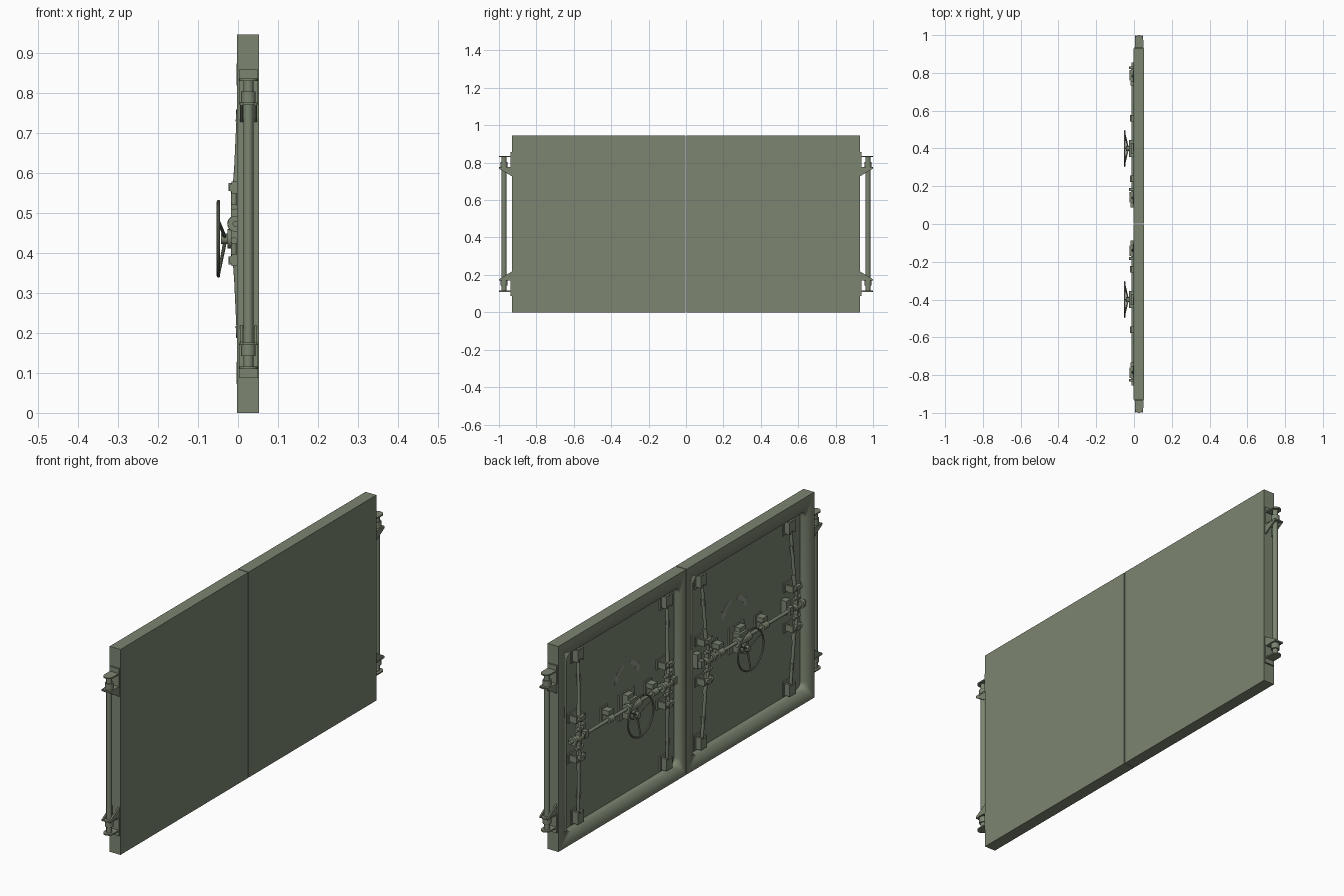
import bpy, bmesh, math
from mathutils import Vector, Matrix

if "Cube" in bpy.data.objects:
    bpy.data.objects.remove(bpy.data.objects["Cube"])

MID = 0.4725            # mirror height of the doors; every mesh is local to it
FLOOR = 0.028           # x of the recessed panel
olive = bpy.data.materials.new("olive_paint")
olive.diffuse_color = (0.2, 0.235, 0.165, 1)
olive.use_nodes = True
olive.node_tree.nodes["Principled BSDF"].inputs["Base Color"].default_value = olive.diffuse_color
pale = bpy.data.materials.new("marking_grey")
pale.diffuse_color = (0.28, 0.3, 0.26, 1)
pale.use_nodes = True
pale.node_tree.nodes["Principled BSDF"].inputs["Base Color"].default_value = pale.diffuse_color


def box(bm, x, y, z):
    m = Matrix.Translation(((x[0] + x[1]) / 2, (y[0] + y[1]) / 2, (z[0] + z[1]) / 2))
    m = m @ Matrix.Diagonal((x[1] - x[0], y[1] - y[0], z[1] - z[0], 1))
    bmesh.ops.create_cube(bm, size=1, matrix=m)


def rod(bm, p, q, r, r2=None, seg=20):
    p, q = Vector(p), Vector(q)
    rot = (q - p).to_track_quat('Z', 'Y').to_matrix().to_4x4()
    bmesh.ops.create_cone(bm, cap_ends=True, segments=seg, radius1=r, radius2=r if r2 is None else r2,
                          depth=(q - p).length, matrix=Matrix.Translation((p + q) / 2) @ rot)


def prism(bm, pts, offset):
    f = bm.faces.new([bm.verts.new(p) for p in pts])
    ext = bmesh.ops.extrude_face_region(bm, geom=[f], use_keep_orig=True)
    bmesh.ops.translate(bm, vec=offset, verts=[v for v in ext["geom"] if isinstance(v, bmesh.types.BMVert)])


def finish(bm, name, mirror_z=False, mirror_y=True, mat=olive):
    bmesh.ops.recalc_face_normals(bm, faces=bm.faces)
    me = bpy.data.meshes.new(name)
    bm.to_mesh(me)
    bm.free()
    me.materials.append(mat)
    ob = bpy.data.objects.new(name, me)
    ob.location.z = MID
    bpy.context.collection.objects.link(ob)
    bpy.ops.object.select_all(action='DESELECT')
    ob.select_set(True)
    bpy.context.view_layer.objects.active = ob
    bpy.ops.object.shade_smooth_by_angle(angle=math.radians(35))
    if mirror_y or mirror_z:
        mod = ob.modifiers.new("mirror", 'MIRROR')
        mod.use_axis = (False, mirror_y, mirror_z)
        mod.use_mirror_merge = False
    return ob


# Recess cutter: rounded rectangle
bm = bmesh.new()
pts = []
for cy, cz, a0 in ((0.84, 0.38, 0), (0.077, 0.38, 90), (0.077, -0.38, 180), (0.84, -0.38, 270)):
    for i in range(7):
        a = math.radians(a0 + i * 15)
        pts.append((-0.05, cy + 0.03 * math.cos(a), cz + 0.03 * math.sin(a)))
prism(bm, pts, (0.05 + FLOOR, 0, 0))
cutter = finish(bm, "recess_cutter", mirror_y=False)
cutter.hide_render = True

# Door leaf with recessed back
bm = bmesh.new()
box(bm, (-0.002, 0.053), (0.002, 0.93), (-MID, MID))
door = finish(bm, "door_leaf", mirror_y=False)
cut = door.modifiers.new("recess", 'BOOLEAN')
cut.operation, cut.object, cut.solver = 'DIFFERENCE', cutter, 'EXACT'
bpy.ops.object.modifier_apply(modifier="recess")
bpy.data.objects.remove(cutter)
door.modifiers.new("mirror", 'MIRROR').use_axis = (False, True, False)

# Hinge post
bm = bmesh.new()
rod(bm, (0.026, 0.973, -0.36), (0.026, 0.973, 0.36), 0.0125, seg=24)
finish(bm, "hinge_post")

# Hinge brackets: base plate, two shelves, gussets and collar
bm = bmesh.new()
box(bm, (0.003, 0.05), (0.929, 0.937), (0.30, 0.385))
for z in (0.297, 0.357):
    shelf = [(0.004, 0.93, z), (0.004, 0.975, z)]
    shelf += [(0.0265 - 0.0225 * math.cos(math.radians(a)), 0.977 + 0.023 * math.sin(math.radians(a)), z)
              for a in range(15, 180, 15)]
    prism(bm, shelf + [(0.049, 0.975, z), (0.049, 0.93, z)], (0, 0, 0.006))
for x in (0.005, 0.041):
    prism(bm, [(x, 0.93, 0.254), (x, 0.998, 0.295), (x, 0.998, 0.303), (x, 0.93, 0.303)], (0.007, 0, 0))
rod(bm, (0.026, 0.973, 0.303), (0.026, 0.973, 0.33), 0.018)
finish(bm, "hinge_bracket", mirror_z=True)

# Main horizontal shaft
bm = bmesh.new()
rod(bm, (-0.006, 0.10, 0), (-0.006, 0.855, 0), 0.0075)
finish(bm, "main_shaft")

# Pillow blocks carrying the shaft
bm = bmesh.new()
for y in (0.24, 0.56):
    box(bm, (0.022, FLOOR + 0.001), (y - 0.024, y + 0.024), (-0.03, 0.05))
    box(bm, (-0.006, 0.024), (y - 0.013, y + 0.013), (-0.015, 0.015))
    rod(bm, (-0.006, y - 0.018, 0), (-0.006, y + 0.018, 0), 0.0155)
    box(bm, (-0.012, 0.024), (y - 0.018, y + 0.018), (0.02, 0.042))
finish(bm, "pillow_block")

# Gearbox behind the wheel
bm = bmesh.new()
box(bm, (0.021, FLOOR + 0.001), (0.345, 0.455), (-0.06, 0.06))
box(bm, (-0.016, 0.022), (0.37, 0.43), (-0.055, 0.035))
rod(bm, (-0.006, 0.355, 0), (-0.006, 0.445, 0), 0.021)
rod(bm, (-0.008, 0.4, -0.0375), (-0.026, 0.4, -0.0375), 0.024)
box(bm, (-0.005, 0.022), (0.385, 0.43), (0.035, 0.055))
finish(bm, "gearbox")

# Handwheel: hub, dished spokes and rim
bm = bmesh.new()
c = Vector((-0.049, 0.4, -0.0375))
rod(bm, (-0.02, 0.4, -0.0375), (-0.043, 0.4, -0.0375), 0.013)
for a in (30, 150, 270):
    d = Vector((0, math.cos(math.radians(a)), math.sin(math.radians(a))))
    rod(bm, c + Vector((0.016, 0, 0)) + d * 0.01, c + d * 0.092, 0.0045, 0.0035, 10)
ring = [bm.verts.new(c + Vector((0.0042 * math.cos(t), 0, 0.093 + 0.0042 * math.sin(t))))
        for t in (i * math.tau / 10 for i in range(10))]
edges = [bm.edges.new((ring[i], ring[i - 1])) for i in range(10)]
bmesh.ops.spin(bm, geom=ring + edges, cent=c, axis=(1, 0, 0), angle=math.tau, steps=40, use_merge=True)
finish(bm, "handwheel")

for y, out in ((0.77, 1), (0.125, 1)):
    # Crank hub and arms on the shaft
    bm = bmesh.new()
    ya = y + 0.02 * out
    rod(bm, (-0.006, ya - 0.025, 0), (-0.006, ya + 0.025, 0), 0.0145)
    rod(bm, (-0.006, ya + 0.03, 0), (-0.006, ya + 0.045, 0), 0.02)
    for s in (-1, 1):
        prism(bm, [(-0.018, ya - 0.006, s * 0.008), (0.006, ya - 0.006, s * 0.008),
                   (-0.002, ya - 0.006, s * 0.05), (-0.018, ya - 0.006, s * 0.05)], (0, 0.012, 0))
    finish(bm, "shaft_crank")

    # Crank pins, links, guides and slanted locking rods
    bm = bmesh.new()
    rod(bm, (-0.01, ya - 0.022, 0.042), (-0.01, ya + 0.022, 0.042), 0.008)
    rod(bm, (-0.010, ya, 0.04), (-0.010, ya - 0.005, 0.095), 0.007)
    rod(bm, (-0.012, ya - 0.03, 0.09), (-0.012, ya + 0.025, 0.09), 0.011)
    box(bm, (-0.024, 0.0), (ya - 0.018, ya + 0.01), (0.082, 0.102))
    rod(bm, (-0.004, ya - 0.005, 0.095), (0.000, y + 0.01, 0.15), 0.009)
    rod(bm, (-0.004, ya - 0.005, 0.1), (0.009, y, 0.38), 0.0075)
    rod(bm, (0.0035, y + 0.004, 0.255), (0.005, y + 0.003, 0.285), 0.0105, seg=6)
    finish(bm, "locking_rod", mirror_z=True)

    # Rod guides and end sockets on the panel
    bm = bmesh.new()
    box(bm, (0.022, FLOOR + 0.001), (ya - 0.045, ya + 0.035), (0.07, 0.115))
    for dy in (-0.035, 0.018):
        box(bm, (-0.016, 0.023), (ya + dy, ya + dy + 0.009), (0.076, 0.106))
    box(bm, (0.022, FLOOR + 0.001), (y - 0.03, y + 0.03), (0.335, 0.405))
    for dy in (-0.022, 0.011):
        box(bm, (-0.004, 0.023), (y + dy, y + dy + 0.011), (0.345, 0.4))
    box(bm, (-0.004, 0.0), (y - 0.022, y + 0.022), (0.355, 0.4))
    finish(bm, "rod_guide", mirror_z=True)

    # Side blocks beside the crank
    bm = bmesh.new()
    yb = y - 0.025
    box(bm, (0.0, FLOOR + 0.001), (yb - 0.016, yb + 0.016), (-0.02, 0.045))
    box(bm, (-0.018, 0.0), (yb - 0.012, yb + 0.012), (-0.016, 0.018))
    finish(bm, "end_bearing")

# Curved direction arrows marked above the wheel
bm = bmesh.new()
for s in (-1, 1):
    def at(a, r):
        a = math.radians(a)
        return (FLOOR - 0.001, 0.39 + s * r * math.cos(a), 0.09 + r * math.sin(a))
    arc = [at(a, 0.1) for a in range(35, 76, 8)] + [at(a, 0.082) for a in range(75, 34, -8)]
    prism(bm, arc, (0.002, 0, 0))
    prism(bm, [at(36, 0.112), at(36, 0.07), at(14, 0.091)], (0.002, 0, 0))
finish(bm, "direction_arrows", mat=pale)
